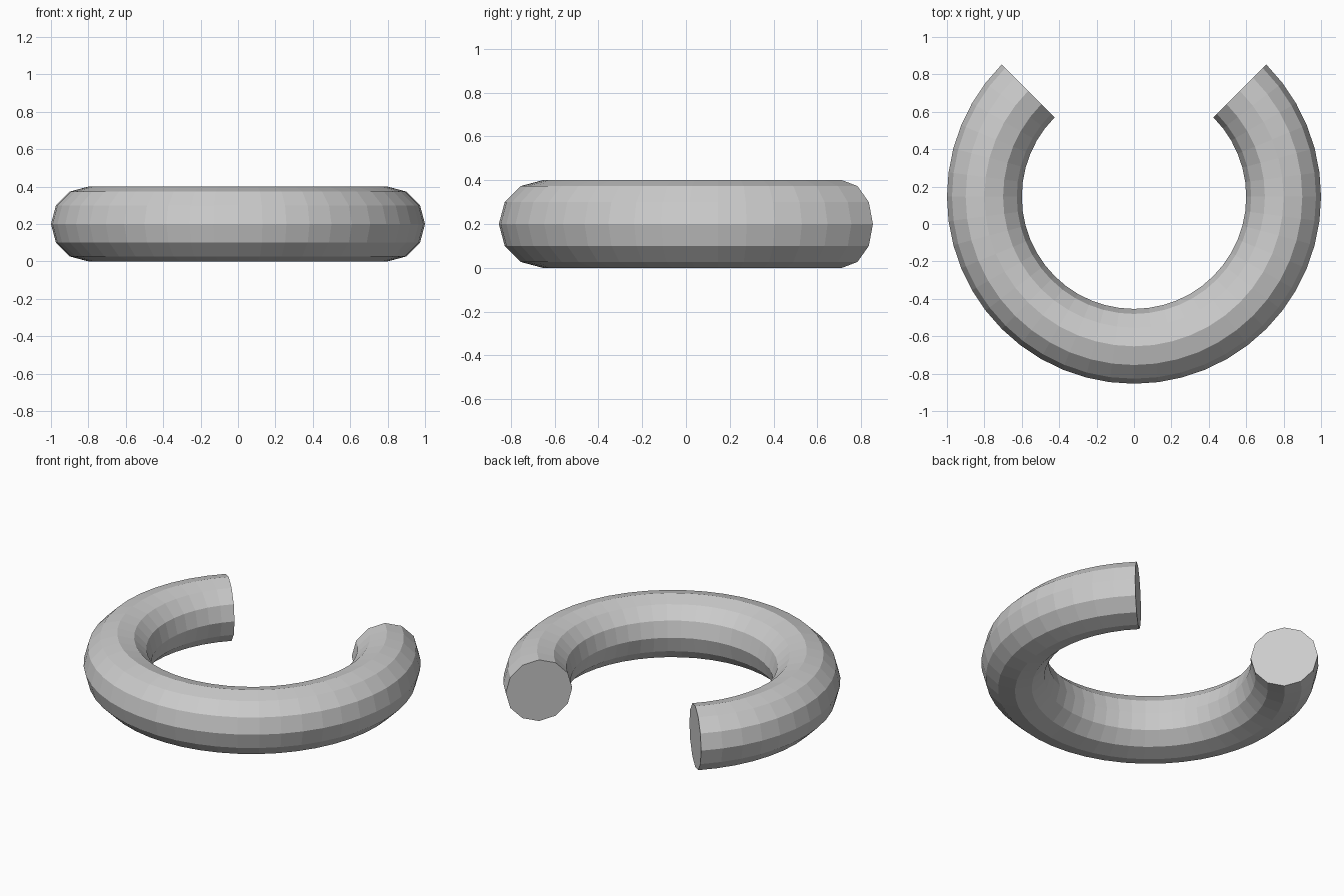
import bpy, bmesh
from math import radians, cos, sin, pi

if "Cube" in bpy.data.objects:
    bpy.data.objects.remove(bpy.data.objects["Cube"])

R, r, SIDES, STEPS = 0.8, 0.2, 12, 36
CY = 0.146  # ring centre, so the open ring is centred on y = 0

# Round end profile, standing at the right-hand opening (45 degrees)
bm = bmesh.new()
verts = []
for i in range(SIDES):
    a = 2 * pi * i / SIDES
    d = R + r * cos(a)
    verts.append(bm.verts.new((d * cos(pi / 4), CY + d * sin(pi / 4), r + r * sin(a))))
profile = bm.faces.new(verts)

# Sweep it three quarters of a turn around the front, then cap the far end
res = bmesh.ops.spin(bm, geom=list(profile.edges), cent=(0, CY, 0), axis=(0, 0, 1),
                     angle=radians(-270), steps=STEPS)
last_edges = [e for e in res["geom_last"] if isinstance(e, bmesh.types.BMEdge)]
bmesh.ops.contextual_create(bm, geom=last_edges)
bmesh.ops.recalc_face_normals(bm, faces=bm.faces)

mesh = bpy.data.meshes.new("open_ring")
bm.to_mesh(mesh)
bm.free()
ring = bpy.data.objects.new("open_ring", mesh)
bpy.context.collection.objects.link(ring)
